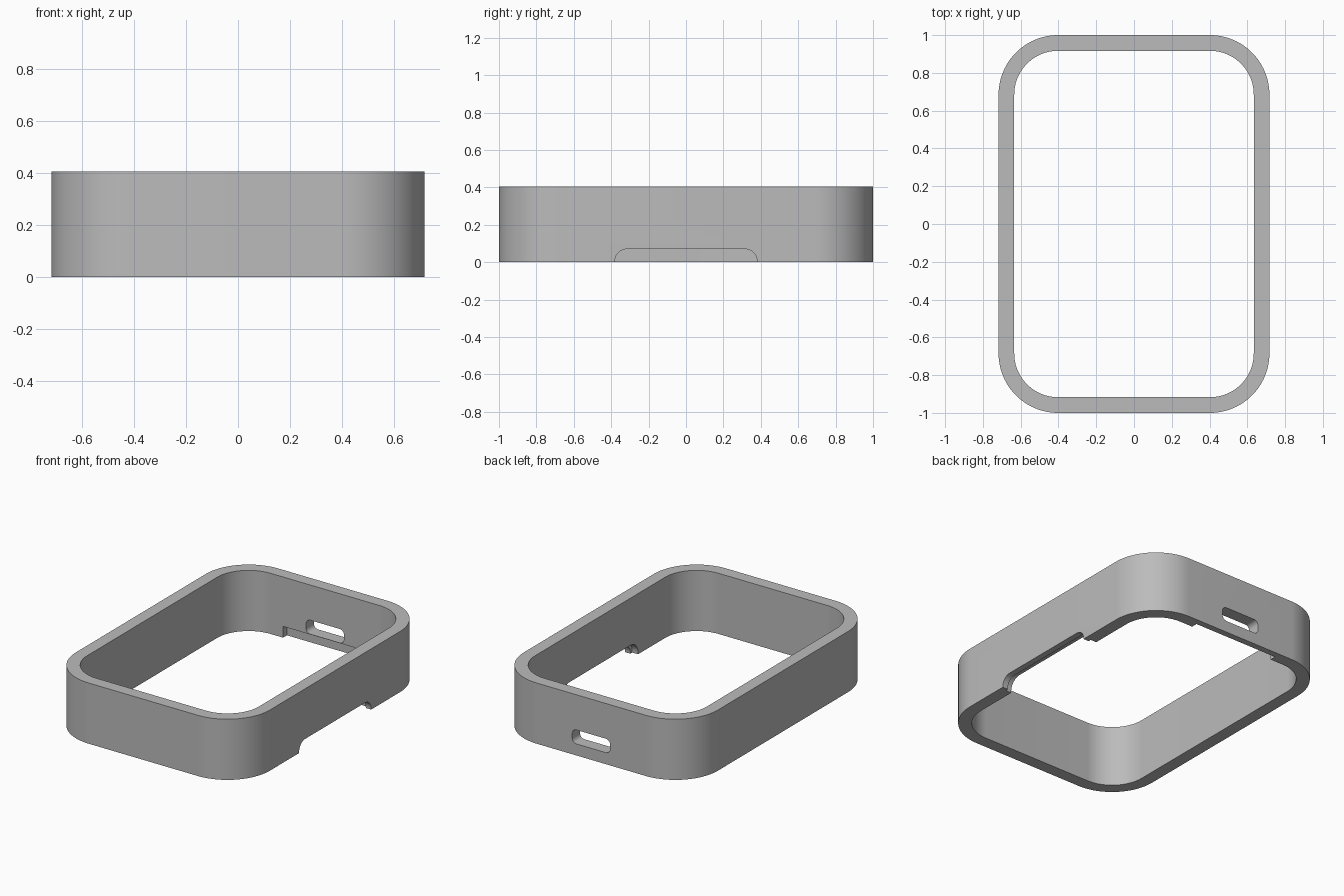
import bpy, math
from mathutils import Matrix

default = bpy.data.objects.get("Cube")
if default:
    bpy.data.objects.remove(default, do_unlink=True)

gray = bpy.data.materials.new("plain_gray")
gray.use_nodes = True
color = (0.5, 0.5, 0.5, 1)
gray.diffuse_color = color
gray.node_tree.nodes["Principled BSDF"].inputs["Base Color"].default_value = color

# Axis maps from (u, v, depth) to (x, y, z)
FLAT = Matrix.Identity(3)
FACING_X = Matrix(((0, 0, 1), (1, 0, 0), (0, 1, 0)))
FACING_Y = Matrix(((1, 0, 0), (0, 0, -1), (0, 1, 0)))


def rounded_prism(name, u, v, depth, radius, axes=FLAT, steps=24):
    """Extruded rounded rectangle; u, v and depth are (low, high) ranges."""
    outline = []
    corners = ((u[1], v[1], -1, -1), (u[0], v[1], 1, -1), (u[0], v[0], 1, 1), (u[1], v[0], -1, 1))
    for i, (cu, cv, su, sv) in enumerate(corners):
        for k in range(steps + 1):
            a = math.pi / 2 * (i + k / steps)
            outline.append((cu + radius * (su + math.cos(a)), cv + radius * (sv + math.sin(a))))
    n = len(outline)
    verts = [axes @ Matrix.Translation((p, q, d)).to_translation() for d in depth for p, q in outline]
    faces = [tuple(reversed(range(n))), tuple(range(n, 2 * n))]
    faces += [(i, (i + 1) % n, n + (i + 1) % n, n + i) for i in range(n)]
    mesh = bpy.data.meshes.new(name)
    mesh.from_pydata(verts, [], faces)
    mesh.materials.append(gray)
    obj = bpy.data.objects.new(name, mesh)
    bpy.context.collection.objects.link(obj)
    return obj


def cut(target, cutter):
    cutter.hide_render = True
    mod = target.modifiers.new("cut", "BOOLEAN")
    mod.operation = "DIFFERENCE"
    mod.solver = "EXACT"
    mod.object = cutter
    bpy.context.view_layer.objects.active = target
    bpy.ops.object.modifier_apply(modifier=mod.name)
    bpy.data.objects.remove(cutter, do_unlink=True)


# Wall ring
X, Y, H, WALL, R = 0.717, 1.0, 0.405, 0.083, 0.315
frame = rounded_prism("frame_wall", (-X, X), (-Y, Y), (0, H), R)
cut(frame, rounded_prism("opening", (-X + WALL, X - WALL), (-Y + WALL, Y - WALL), (-0.1, H + 0.1), R - WALL))

# Side notch, with a slightly larger recess on the inside
cut(frame, rounded_prism("side_notch", (-0.38, 0.38), (-0.2, 0.07), (X - 0.2, X + 0.1), 0.065, FACING_X, 10))
cut(frame, rounded_prism("side_recess", (-0.4, 0.4), (-0.2, 0.09), (X - 0.2, X - 0.04), 0.08, FACING_X, 10))

# Back port slot and the square recess below it
cut(frame, rounded_prism("port_slot", (-0.14, 0.14), (0.077, 0.17), (-Y - 0.1, -Y + 0.2), 0.032, FACING_Y, 8))
cut(frame, rounded_prism("port_recess", (-0.31, 0.31), (-0.1, 0.075), (-Y + 0.042, -Y + 0.2), 0.001, FACING_Y, 1))

bpy.ops.object.select_all(action="DESELECT")
frame.select_set(True)
bpy.context.view_layer.objects.active = frame
bpy.ops.object.shade_smooth_by_angle(angle=math.radians(30))
